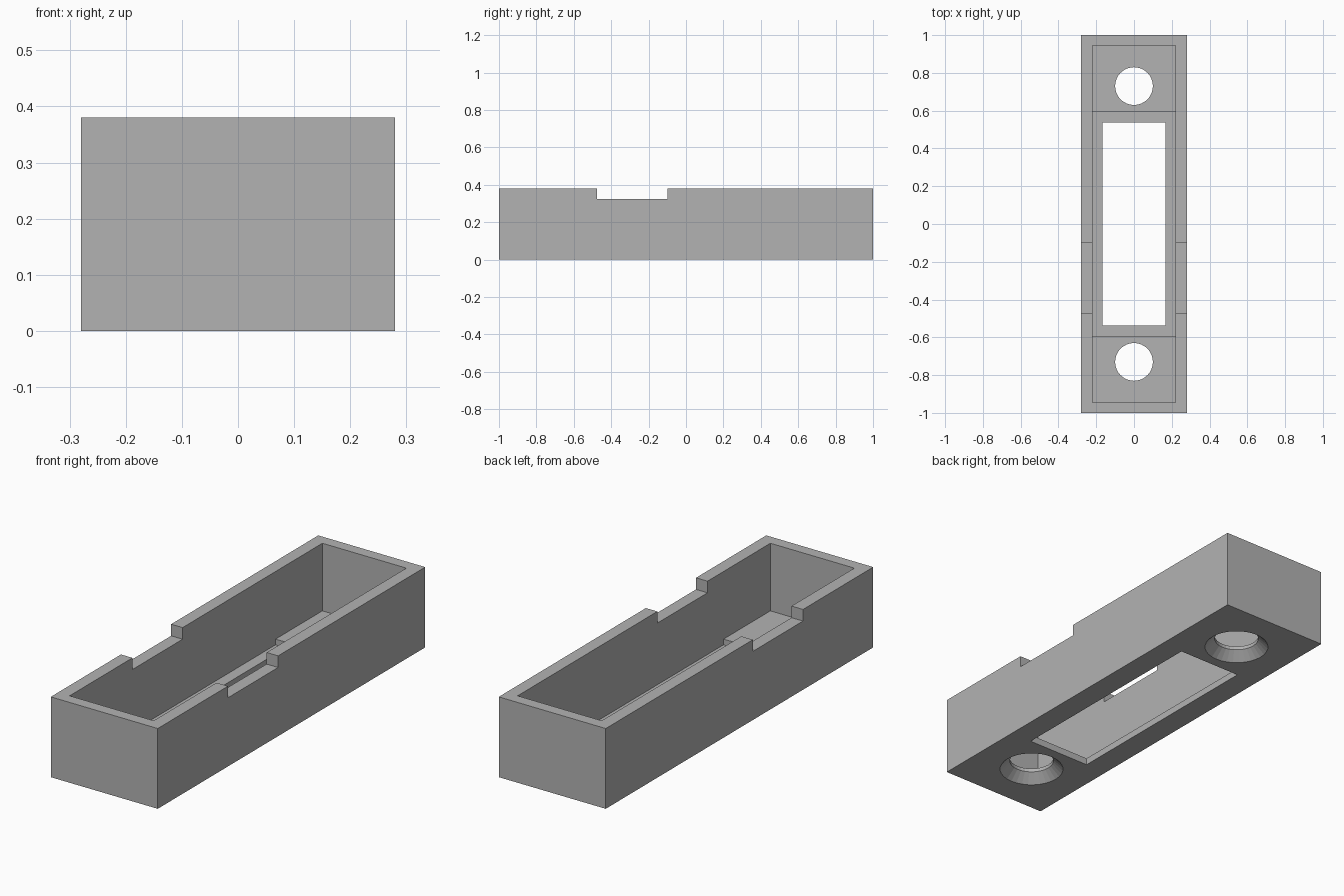
import bpy
import bmesh
import math

if "Cube" in bpy.data.objects:
    bpy.data.objects.remove(bpy.data.objects["Cube"], do_unlink=True)

HALF_W, HEIGHT, WALL = 0.28, 0.38, 0.06
PAD_Z, FLOOR_Z = 0.06, 0.033
SIDES = 32

grey = bpy.data.materials.new("plain grey")
grey.use_nodes = True
grey.diffuse_color = (0.45, 0.45, 0.45, 1)
grey.node_tree.nodes["Principled BSDF"].inputs["Base Color"].default_value = (0.45, 0.45, 0.45, 1)


def loft(name, rings):
    """Solid through a list of rings with equal point counts, capped at both ends."""
    bm = bmesh.new()
    loops = [[bm.verts.new(p) for p in ring] for ring in rings]
    n = len(loops[0])
    for a, b in zip(loops, loops[1:]):
        for i in range(n):
            j = (i + 1) % n
            bm.faces.new((a[i], a[j], b[j], b[i]))
    bm.faces.new(loops[0])
    bm.faces.new(loops[-1])
    bmesh.ops.recalc_face_normals(bm, faces=bm.faces)
    mesh = bpy.data.meshes.new(name)
    bm.to_mesh(mesh)
    bm.free()
    obj = bpy.data.objects.new(name, mesh)
    bpy.context.collection.objects.link(obj)
    return obj


def side_extrusion(name, profile, half):
    """Extrude a (y, z) outline across the width."""
    return loft(name, [[(x, y, z) for y, z in profile] for x in (-half, half)])


def circle(r, y, z):
    steps = [2 * math.pi * i / SIDES for i in range(SIDES)]
    return [(r * math.cos(a), y + r * math.sin(a), z) for a in steps]


# Outer block with the notch in both long walls
housing = side_extrusion("housing", [
    (-1, 0), (1, 0), (1, HEIGHT), (-0.1, HEIGHT), (-0.1, 0.325),
    (-0.475, 0.325), (-0.475, HEIGHT), (-1, HEIGHT)], HALF_W)
housing.data.materials.append(grey)

# Cavity with raised pads at both ends of the floor
cutters = [side_extrusion("cavity_cutter", [
    (-0.945, 0.6), (-0.945, PAD_Z), (-0.595, PAD_Z), (-0.595, FLOOR_Z),
    (0.595, FLOOR_Z), (0.595, PAD_Z), (0.945, PAD_Z), (0.945, 0.6)], HALF_W - WALL)]

# Long window through the floor
cutters.append(side_extrusion("window_cutter", [
    (-0.537, -0.1), (0.537, -0.1), (0.537, 0.2), (-0.537, 0.2)], 0.167))

# Screw holes, countersunk from below
for y in (-0.73, 0.73):
    cutters.append(loft("screw_hole_cutter", [
        circle(r, y, z) for r, z in ((0.165, -0.02), (0.1, 0.043), (0.1, 0.2))]))

for cutter in cutters:
    cutter.hide_render = True
    mod = housing.modifiers.new(cutter.name, "BOOLEAN")
    mod.operation = "DIFFERENCE"
    mod.solver = "EXACT"
    mod.object = cutter

# Bake the cuts and drop the cutters
bpy.context.view_layer.update()
depsgraph = bpy.context.evaluated_depsgraph_get()
baked = bpy.data.meshes.new_from_object(housing.evaluated_get(depsgraph))
housing.modifiers.clear()
housing.data = baked
for cutter in cutters:
    bpy.data.objects.remove(cutter, do_unlink=True)
baked.materials.clear()
baked.materials.append(grey)
for face in baked.polygons:
    face.material_index = 0
